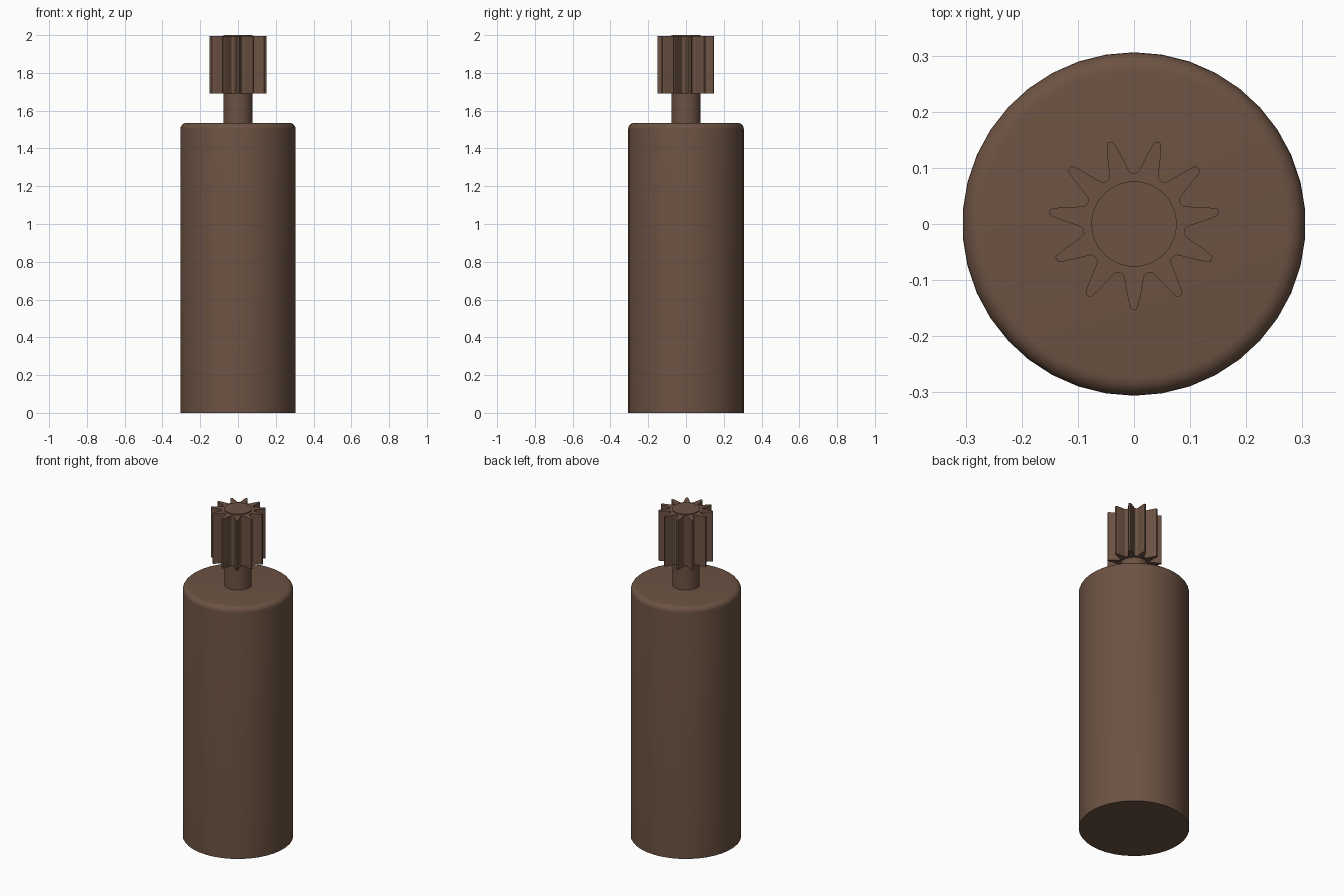
import bpy, bmesh
from math import sin, cos, pi, radians

if "Cube" in bpy.data.objects:
    bpy.data.objects.remove(bpy.data.objects["Cube"])

brown = bpy.data.materials.new("brown")
brown.diffuse_color = (0.15, 0.085, 0.055, 1)
brown.use_nodes = True
brown.node_tree.nodes["Principled BSDF"].inputs["Base Color"].default_value = brown.diffuse_color


def finish(bm, name, angle=35):
    bmesh.ops.recalc_face_normals(bm, faces=bm.faces)
    mesh = bpy.data.meshes.new(name)
    bm.to_mesh(mesh)
    bm.free()
    obj = bpy.data.objects.new(name, mesh)
    bpy.context.collection.objects.link(obj)
    mesh.materials.append(brown)
    bpy.ops.object.select_all(action='DESELECT')
    obj.select_set(True)
    bpy.context.view_layer.objects.active = obj
    bpy.ops.object.shade_smooth_by_angle(angle=radians(angle))
    return obj


def lathe(name, profile, sides):
    """Stack rings of (radius, z), with flat caps at both ends."""
    bm = bmesh.new()
    rings = [[bm.verts.new((r * cos(pi / 2 + 2 * pi * i / sides),
                            r * sin(pi / 2 + 2 * pi * i / sides), z))
              for i in range(sides)] for r, z in profile]
    for a, b in zip(rings, rings[1:]):
        for i in range(sides):
            j = (i + 1) % sides
            bm.faces.new((a[i], a[j], b[j], b[i]))
    bm.faces.new(rings[0])
    bm.faces.new(rings[-1])
    return finish(bm, name)


# Motor body with a rounded top rim
R, TOP, F = 0.306, 1.535, 0.032
rim = [(R - F + F * cos(pi / 2 * k / 6), TOP - F + F * sin(pi / 2 * k / 6))
       for k in range(7)]
lathe("motor_body", [(R, 0)] + rim, 38)

# Output shaft, passing through the gear
lathe("shaft", [(0.076, TOP - 0.01), (0.076, 2.0)], 64)

# Pinion gear: half-tooth outline as (radius, half width), mirrored and repeated
TEETH = 11
half = [(0.0885, 0.0215), (0.092, 0.0188), (0.098, 0.0172), (0.11, 0.0150),
        (0.125, 0.0122), (0.14, 0.0090), (0.149, 0.0064), (0.152, 0.0045)]
tooth = [(r, -w) for r, w in half] + [(r, w) for r, w in reversed(half)]
bm = bmesh.new()
outline = []
for t in range(TEETH):
    a = -pi / 2 + 2 * pi * t / TEETH
    for r, w in tooth:
        outline.append(bm.verts.new((r * cos(a) - w * sin(a),
                                     r * sin(a) + w * cos(a), 1.69)))
base = bm.faces.new(outline)
ext = bmesh.ops.extrude_face_region(bm, geom=[base], use_keep_orig=True)
top = [v for v in ext["geom"] if isinstance(v, bmesh.types.BMVert)]
bmesh.ops.translate(bm, verts=top, vec=(0, 0, 0.305))
finish(bm, "pinion_gear", 40)
